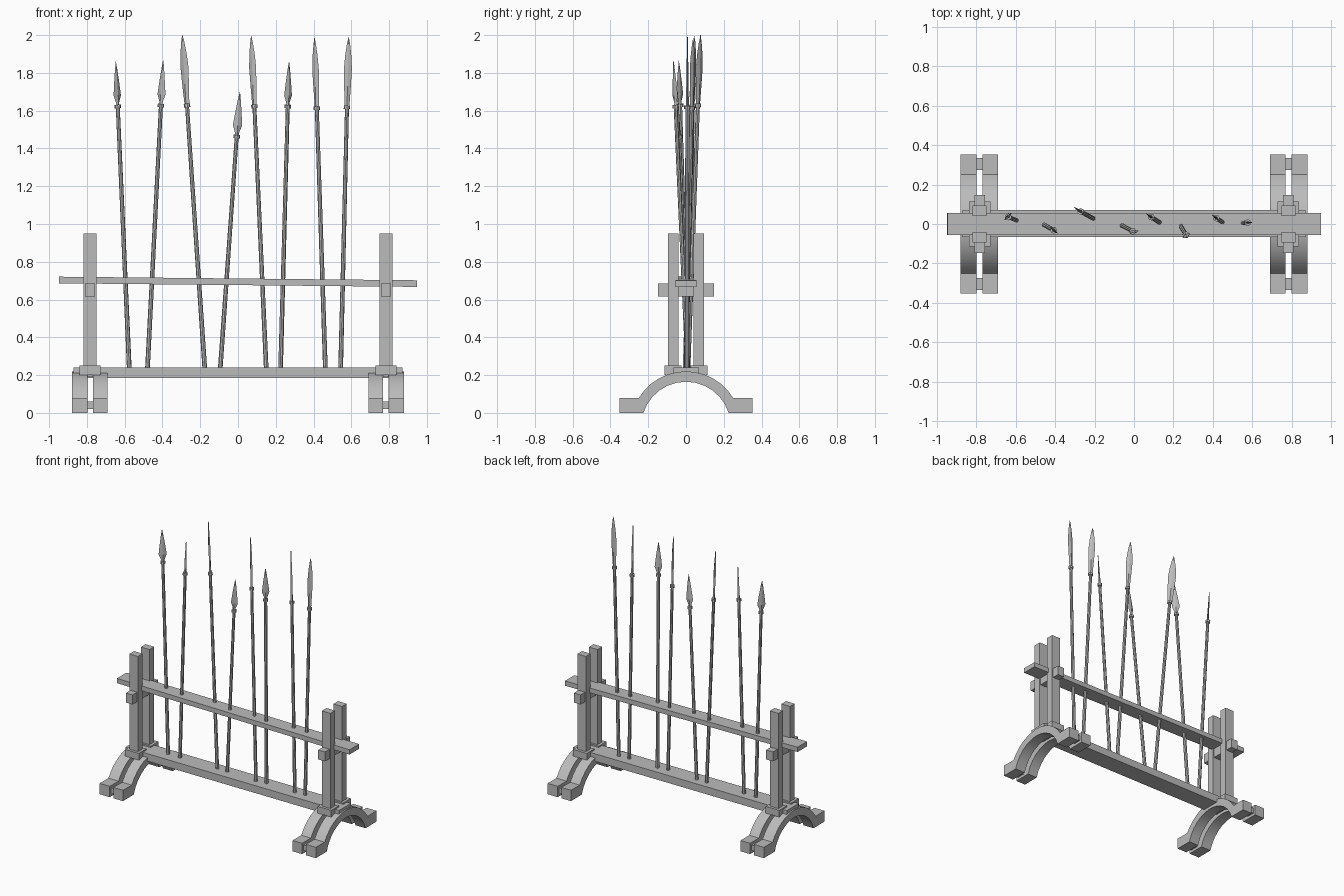
import bpy, bmesh, math
from mathutils import Vector, Matrix

if "Cube" in bpy.data.objects:
    bpy.data.objects.remove(bpy.data.objects["Cube"])

grey = bpy.data.materials.new("plain grey")
grey.use_nodes = True
grey.diffuse_color = (0.5, 0.5, 0.5, 1)
grey.node_tree.nodes["Principled BSDF"].inputs["Base Color"].default_value = (0.5, 0.5, 0.5, 1)


def finish(name, bm, smooth=False):
    bmesh.ops.recalc_face_normals(bm, faces=bm.faces)
    mesh = bpy.data.meshes.new(name)
    bm.to_mesh(mesh)
    bm.free()
    mesh.materials.append(grey)
    ob = bpy.data.objects.new(name, mesh)
    bpy.context.collection.objects.link(ob)
    if smooth:
        bpy.ops.object.select_all(action="DESELECT")
        ob.select_set(True)
        bpy.context.view_layer.objects.active = ob
        bpy.ops.object.shade_smooth_by_angle(angle=math.radians(30))
    return ob


def box(name, x, y, z):
    """Box from (min, max) ranges."""
    bm = bmesh.new()
    bmesh.ops.create_cube(bm, size=1)
    for v in bm.verts:
        v.co = [(lo + hi) / 2 + c * (hi - lo) for c, (lo, hi) in zip(v.co, (x, y, z))]
    return finish(name, bm)


def arch(name, x0, x1):
    """Arched foot strip: concentric arcs with flat toes, extruded along x."""
    centre, outer, inner = -0.072, 0.292, 0.237
    a = math.acos(0.25 / outer)
    b = math.asin(-centre / inner)
    steps = 12
    pts = [(0.352, 0), (0.352, 0.08)]
    for i in range(steps + 1):
        t = a + (math.pi - 2 * a) * i / steps
        pts.append((outer * math.cos(t), centre + outer * math.sin(t)))
    pts += [(-0.352, 0.08), (-0.352, 0)]
    for i in range(steps + 1):
        t = math.pi - b - (math.pi - 2 * b) * i / steps
        pts.append((inner * math.cos(t), centre + inner * math.sin(t)))
    bm = bmesh.new()
    face = bm.faces.new([bm.verts.new((x0, y, z)) for y, z in pts])
    ext = bmesh.ops.extrude_face_region(bm, geom=[face])
    moved = [g for g in ext["geom"] if isinstance(g, bmesh.types.BMVert)]
    bmesh.ops.translate(bm, vec=(x1 - x0, 0, 0), verts=moved)
    finish(name, bm, True)


def loft(bm, rings, sides, frame):
    """Skin elliptical rings (height, radius_x, radius_y) set in a frame."""
    loops = []
    for h, rx, ry in rings:
        loops.append([bm.verts.new(frame @ Vector((
            rx * math.cos(math.tau * i / sides), ry * math.sin(math.tau * i / sides), h)))
            for i in range(sides)])
    for lo, hi in zip(loops, loops[1:]):
        for i in range(sides):
            j = (i + 1) % sides
            bm.faces.new((lo[i], lo[j], hi[j], hi[i]))
    bm.faces.new(loops[0])
    bm.faces.new(loops[-1])


# blade outlines: (fraction of length, fraction of half width)
LEAF = [(0, 0.35), (0.08, 0.45), (0.24, 1), (0.5, 0.72), (0.8, 0.35), (1, 0.03)]
LONG = [(0, 0.6), (0.3, 0.85), (0.55, 1), (0.75, 0.75), (0.9, 0.4), (1, 0.03)]


def spear(name, foot, tip, blade_length, outline, width, angle):
    foot, tip = Vector(foot), Vector(tip)
    axis = (tip - foot).normalized()
    side = Vector((math.cos(angle), math.sin(angle), 0))
    side = (side - axis * side.dot(axis)).normalized()
    frame = Matrix((side, axis.cross(side), axis)).transposed().to_4x4()
    frame.translation = foot
    length = (tip - foot).length
    neck = length - blade_length
    bm = bmesh.new()
    loft(bm, [(0, 0.0125, 0.0125), (neck, 0.0105, 0.0105)], 8, frame)
    finish(name + "_shaft", bm, True)
    bm = bmesh.new()
    loft(bm, [(neck - 0.012, 0.017, 0.017), (neck + 0.006, 0.017, 0.017)], 8, frame)
    finish(name + "_ring", bm, True)
    bm = bmesh.new()
    loft(bm, [(neck + f * blade_length, w * width / 2, 0.002 + 0.006 * (1 - f))
              for f, w in outline], 4, frame)
    finish(name + "_blade", bm)


# end stands, one on each side
for label, s in (("right", -1), ("left", 1)):
    def span(a, b):
        return tuple(sorted((s * a, s * b)))
    arch(label + "_foot_inner", *span(0.69, 0.768))
    arch(label + "_foot_outer", *span(0.798, 0.88))
    for end, t in (("front", -1), ("back", 1)):
        def depth(a, b):
            return tuple(sorted((t * a, t * b)))
        box(f"{label}_{end}_foot_spacer", span(0.76, 0.81), depth(0.275, 0.335), (0.02, 0.06))
        box(f"{label}_{end}_post", span(0.748, 0.818), depth(0.04, 0.094), (0.19, 0.95))
        box(f"{label}_{end}_collar", span(0.728, 0.838), depth(0.025, 0.114), (0.2, 0.25))
    box(label + "_peg", span(0.756, 0.81), (-0.147, 0.147), (0.615, 0.685))

# lower board and slightly tilted upper rail
box("lower_board", (-0.87, 0.87), (-0.067, 0.07), (0.185, 0.24))
rail = box("upper_rail", (-0.947, 0.947), (-0.055, 0.055), (-0.0175, 0.0175))
rail.location.z = 0.694
rail.rotation_euler.y = 0.01

# spears: foot x, foot y, tip x, tip y, tip z, long blade, width, blade turn
SPEARS = [
    (-0.575, 0.01, -0.647, 0.04, 1.86, False, 0.055, 45),
    (-0.48, 0.01, -0.396, -0.038, 1.865, False, 0.055, -40),
    (-0.175, 0.01, -0.295, 0.077, 2.0, True, 0.055, -40),
    (-0.095, 0.01, 0.01, -0.045, 1.7, False, 0.05, 10),
    (0.15, -0.005, 0.07, 0.046, 1.995, True, 0.045, -35),
    (0.225, 0.01, 0.27, -0.066, 1.86, False, 0.05, 35),
    (0.463, 0, 0.405, 0.038, 1.985, True, 0.045, -40),
    (0.543, 0.005, 0.586, 0.008, 1.99, True, 0.042, 0),
]
for n, (fx, fy, tx, ty, tz, is_long, width, turn) in enumerate(SPEARS, 1):
    spear(f"spear_{n}", (fx, fy, 0.22), (tx, ty, tz), 0.37 if is_long else 0.235,
          LONG if is_long else LEAF, width, math.radians(turn))
